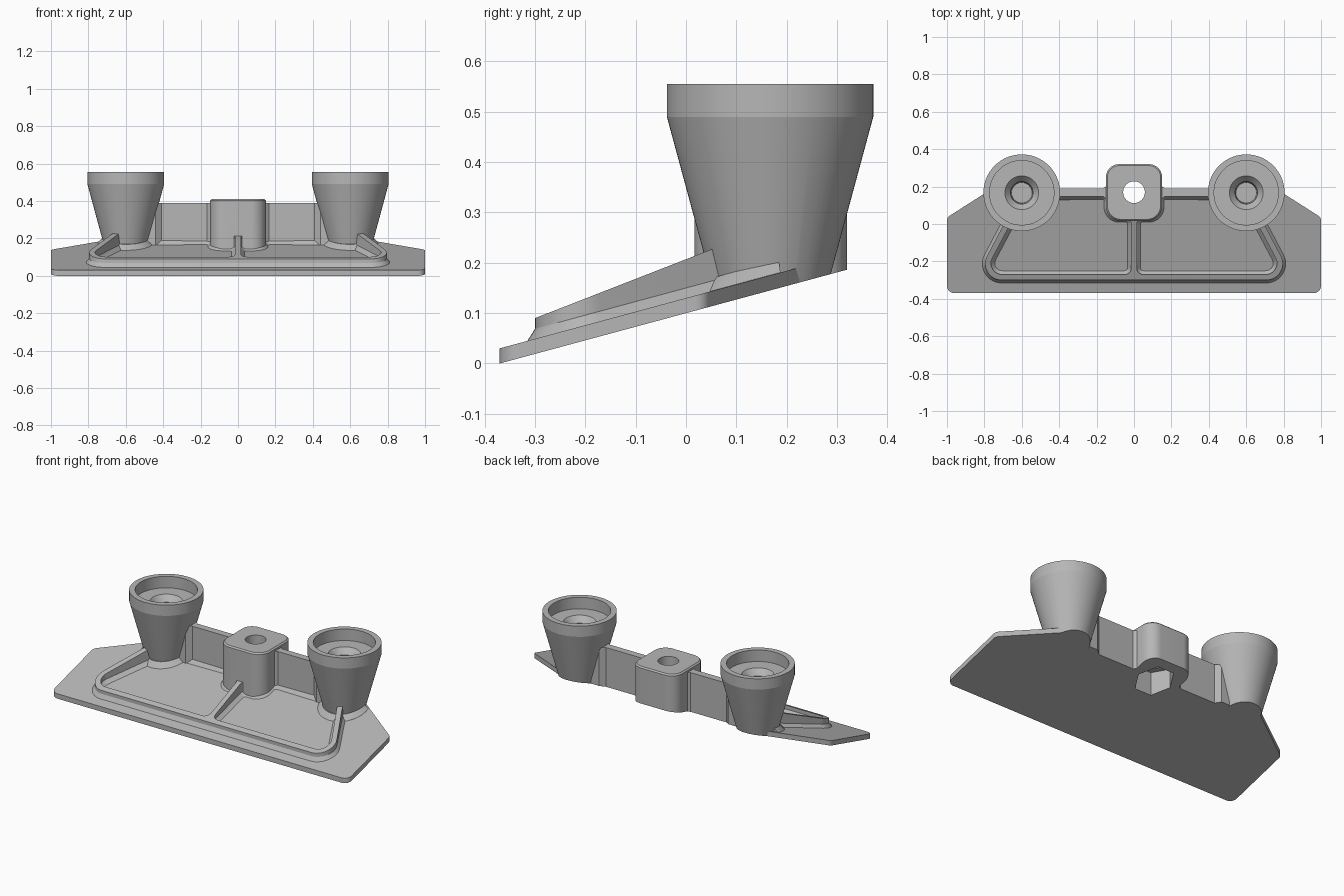
import bpy
import bmesh
from math import cos, sin, pi, radians
from mathutils import Vector

cube = bpy.data.objects.get("Cube")
if cube:
    bpy.data.objects.remove(cube, do_unlink=True)

# One moulded plastic colour
grey = bpy.data.materials.new("moulded_grey")
grey.use_nodes = True
tone = (0.47, 0.47, 0.47, 1)
grey.diffuse_color = tone
for node in grey.node_tree.nodes:
    if node.type == 'BSDF_PRINCIPLED':
        node.inputs["Base Color"].default_value = tone

SLOPE = 0.27      # tilt of the base
CUP_X, AXIS_Y = 0.6, 0.167


def underside(y):
    return SLOPE * (y + 0.37)


def plate_top(y, lift=0.0):
    return underside(y) + 0.03 + lift


def rib_top(y):
    return 0.09 + 0.39 * (y + 0.3)


def floor(lift):
    return lambda y: plate_top(y, lift)


def rounded(points, steps=12):
    """Polygon from (x, y, radius) corners, with true arcs."""
    out = []
    for i, (x, y, r) in enumerate(points):
        c = Vector((x, y))
        if r == 0:
            out.append(c)
            continue
        a = (Vector(points[i - 1][:2]) - c).normalized()
        b = (Vector(points[(i + 1) % len(points)][:2]) - c).normalized()
        half = a.angle(b) / 2
        length, w = r * cos(half) / sin(half), sin(half)
        p, q = c + a * length, c + b * length
        for k in range(steps + 1):
            t = k / steps
            m = 2 * w * t * (1 - t)
            e, f = (1 - t) ** 2, t * t
            out.append((p * e + c * m + q * f) / (e + m + f))
    return out


def offset(poly, d):
    """Grow a counter-clockwise polygon by d."""
    out = []
    for i, p in enumerate(poly):
        u = (p - poly[i - 1]).normalized()
        v = (poly[(i + 1) % len(poly)] - p).normalized()
        n, m = Vector((u.y, -u.x)), Vector((v.y, -v.x))
        out.append(p + (n + m) * (d / (1 + n.dot(m))))
    return out


def arc(x, y, r, start=0, end=360, steps=72):
    full = end - start == 360
    count = steps if full else steps + 1
    angles = [radians(start + (end - start) * k / steps) for k in range(count)]
    return [Vector((x + r * cos(a), y + r * sin(a))) for a in angles]


def mirrored(poly):
    return [Vector((-p.x, p.y)) for p in reversed(poly)]


def loft(name, levels):
    """Closed solid through a stack of (polygon, height) levels."""
    bm = bmesh.new()
    rings = []
    for poly, z in levels:
        rings.append([bm.verts.new((p.x, p.y, z(p.y) if callable(z) else z)) for p in poly])
    for low, high in zip(rings, rings[1:]):
        n = len(low)
        for i in range(n):
            j = (i + 1) % n
            bm.faces.new((low[i], low[j], high[j], high[i]))
    bm.faces.new(rings[0][::-1])
    bm.faces.new(rings[-1])
    bmesh.ops.recalc_face_normals(bm, faces=bm.faces)
    mesh = bpy.data.meshes.new(name)
    bm.to_mesh(mesh)
    bm.free()
    mesh.materials.append(grey)
    obj = bpy.data.objects.new(name, mesh)
    bpy.context.collection.objects.link(obj)
    return obj


def combine(tool, operation):
    """Merge a part into the body, or cut it away."""
    bpy.context.view_layer.objects.active = body
    mod = body.modifiers.new(tool.name, 'BOOLEAN')
    mod.operation, mod.solver, mod.object = operation, 'EXACT', tool
    bpy.ops.object.modifier_apply(modifier=mod.name)
    bpy.data.objects.remove(tool, do_unlink=True)


# Tilted base plate
half = [(1, -0.37, 0.04), (1, 0.035, 0.03), (0.655, 0.255, 0), (0.55, 0.18, 0)]
outline = half + [(-x, y, r) for x, y, r in reversed(half)]
plate = rounded(outline)
body = loft("bracket_body", [(plate, -0.2), (plate, plate_top)])

# Rim rib with a bevelled foot, hollowed into two pockets beside the middle rib
rim = rounded([(-0.854, -0.3, 0.088), (0.854, -0.3, 0.088), (0.606, 0.17, 0), (-0.606, 0.17, 0)])
foot = offset(rim, 0.015)
combine(loft("rim", [(foot, floor(-0.015)), (foot, plate_top),
                     (rim, floor(0.02)), (rim, rib_top)]), 'UNION')

cup_edge = [(p.x, p.y, 0) for p in arc(CUP_X, AXIS_Y, 0.11, -75, -170, 8)]
pocket = rounded([(0.015, -0.27, 0.035), (0.804, -0.27, 0.06)] + cup_edge
                 + [(0.14, 0.152, 0.03), (0.14, 0.03, 0.06), (0.015, 0.03, 0.03)])
inner = offset(pocket, -0.02)
for flip in (False, True):
    shapes = [mirrored(s) if flip else s for s in (inner, pocket)]
    combine(loft("pocket", [(shapes[0], floor(0.001)), (shapes[1], floor(0.021)),
                            (shapes[1], 1.0)]), 'DIFFERENCE')

# Tapered cups with a recessed seat and a screw hole, and a bevel at the base
cup_profile = [(0.086, 0.05), (0.205, 0.49), (0.205, 0.555), (0.172, 0.555),
               (0.172, 0.485), (0.09, 0.485), (0.06, 0.45), (0.055, 0.36)]
for side in (-1, 1):
    x = side * CUP_X
    combine(loft("cup", [(arc(x, AXIS_Y, r), z) for r, z in cup_profile]), 'UNION')
    skirt = [arc(CUP_X, AXIS_Y, r, 180, 368, 36) for r in (0.148, 0.122)]
    if side < 0:
        skirt = [mirrored(s) for s in skirt]
    combine(loft("cup_bevel", [(skirt[0], floor(-0.015)), (skirt[0], floor(0.0005)),
                               (skirt[1], floor(0.026))]), 'UNION')

# Back wall joining the cups, flared where it meets its neighbours
front = [(0.13, 0.122), (0.165, 0.147), (0.41, 0.147), (0.44, 0.125), (0.49, 0.125)]
back = [(0.49, 0.215), (0.435, 0.215), (0.405, 0.19), (0.165, 0.19), (0.13, 0.218)]
right = [Vector(p) for p in front + back]
left = mirrored(right)
wall = left[5:] + right + left[:5]
combine(loft("back_wall", [(wall, 0.0), (wall, 0.39)]), 'UNION')

# Central boss
near, far = AXIS_Y - 0.15, AXIS_Y + 0.153
boss = rounded([(-0.15, near, 0.08), (0.15, near, 0.08), (0.15, far, 0.07), (-0.15, far, 0.07)])
combine(loft("boss", [(boss, 0.0), (boss, 0.402), (offset(boss, -0.008), 0.41)]), 'UNION')

# Bolt hole, hexagonal nut pocket and the tilted underside
bolt = arc(0, 0.17, 0.058)
combine(loft("bolt_hole", [(bolt, 0.2), (bolt, 1.0)]), 'DIFFERENCE')
nut = arc(0, 0.17, 0.11, steps=6)
combine(loft("nut_pocket", [(nut, -0.5), (nut, 0.26)]), 'DIFFERENCE')
slab = [Vector(p) for p in ((-2, -1), (2, -1), (2, 1), (-2, 1))]
combine(loft("under_cut", [(slab, -1.0), (slab, underside)]), 'DIFFERENCE')

# Smooth curved walls, keep moulded edges crisp
bpy.ops.object.select_all(action='DESELECT')
body.select_set(True)
bpy.context.view_layer.objects.active = body
bpy.ops.object.shade_smooth_by_angle(angle=radians(14))
